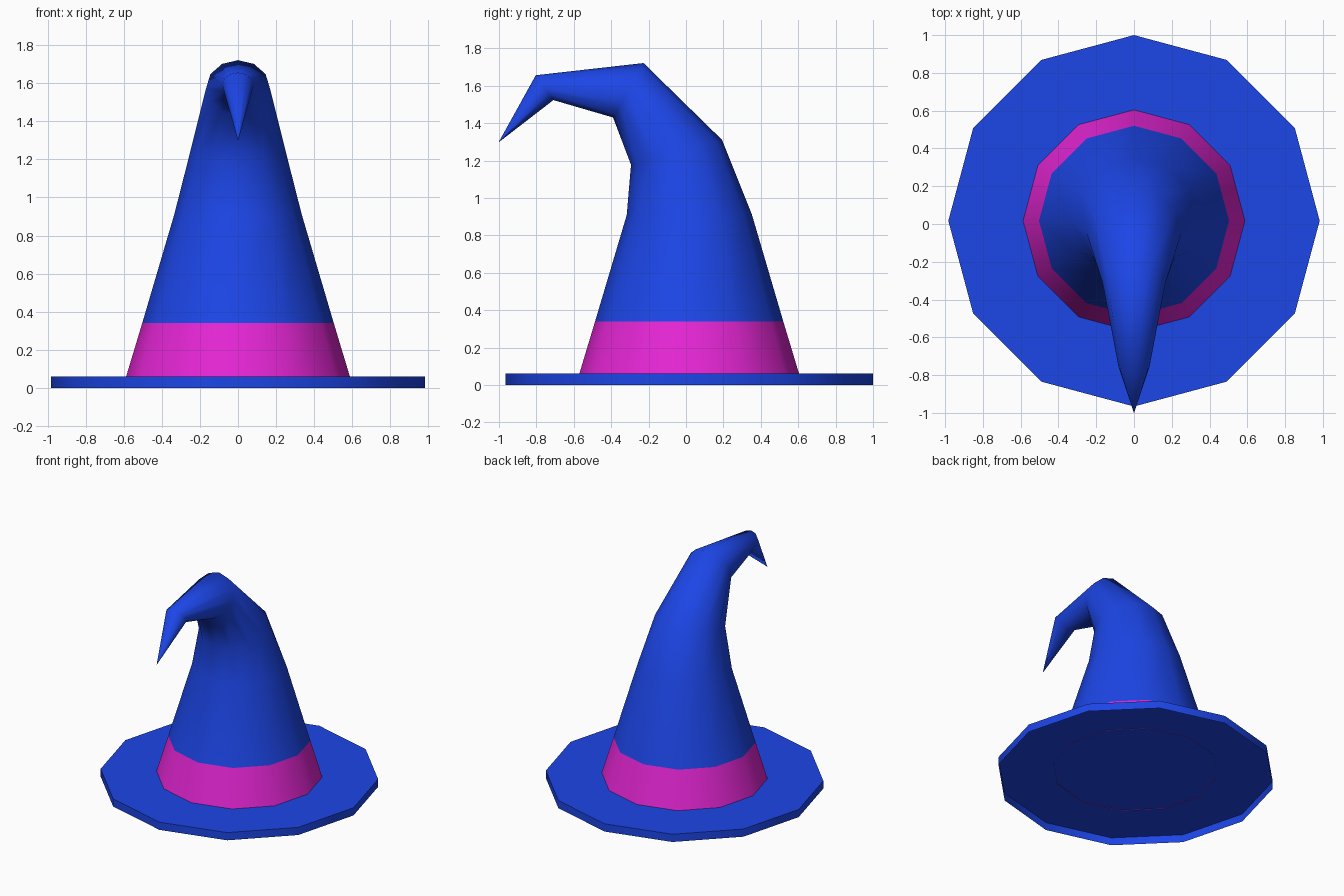
import bpy, bmesh, math
from mathutils import Vector

cube = bpy.data.objects.get("Cube")
if cube:
    bpy.data.objects.remove(cube)

SIDES = 12
CENTRE_Y = 0.017


def material(name, colour):
    mat = bpy.data.materials.new(name)
    mat.use_nodes = True
    mat.diffuse_color = colour
    mat.node_tree.nodes["Principled BSDF"].inputs["Base Color"].default_value = colour
    return mat


blue = material("royal blue", (0.012, 0.062, 0.82, 1))
magenta = material("magenta", (0.78, 0.019, 0.66, 1))


def level(z, radius):
    """Horizontal ring as front point, back point and half width."""
    return (CENTRE_Y - radius, z), (CENTRE_Y + radius, z), radius


def loft(name, rings, mat, angle, cap_end=False):
    """Skin a chain of tilted rings, optionally capped at the end."""
    bm = bmesh.new()
    loops = []
    for front, back, half_width in rings:
        f, b = Vector((0, *front)), Vector((0, *back))
        mid, axis = (f + b) / 2, (b - f) / 2
        loops.append([])
        for i in range(SIDES):
            a = math.tau * i / SIDES
            side = Vector((half_width * math.cos(a), 0, 0))
            loops[-1].append(bm.verts.new(mid + side + axis * math.sin(a)))
    for low, high in zip(loops, loops[1:]):
        for i in range(SIDES):
            j = (i + 1) % SIDES
            bm.faces.new((low[i], low[j], high[j], high[i]))
    if cap_end:
        bm.faces.new(loops[-1])
    mesh = bpy.data.meshes.new(name)
    bm.to_mesh(mesh)
    bm.free()
    mesh.materials.append(mat)
    obj = bpy.data.objects.new(name, mesh)
    bpy.context.collection.objects.link(obj)
    bpy.ops.object.select_all(action="DESELECT")
    obj.select_set(True)
    bpy.context.view_layer.objects.active = obj
    bpy.ops.object.shade_smooth_by_angle(angle=math.radians(angle))


# Brim: a flat disc with a turned-down rim, open underneath
loft("brim", [level(0, 0.983), level(0.06, 0.983)], blue, 40, cap_end=True)

# Coloured band, its lower edge just showing through the brim
loft("hat_band", [level(0.058, 0.588), level(0.34, 0.503)], magenta, 40)

# Crown that bends forward to a drooping, almost pointed tip
loft("crown", [
    level(0.34, 0.503),
    ((-0.317, 0.908), (0.352, 0.912), 0.335),
    ((-0.294, 1.177), (0.193, 1.31), 0.25),
    ((-0.39, 1.43), (-0.227, 1.721), 0.167),
    ((-0.709, 1.523), (-0.803, 1.656), 0.082),
    ((-0.998, 1.3), (-1.0, 1.301), 0.001),
], blue, 70, cap_end=True)
